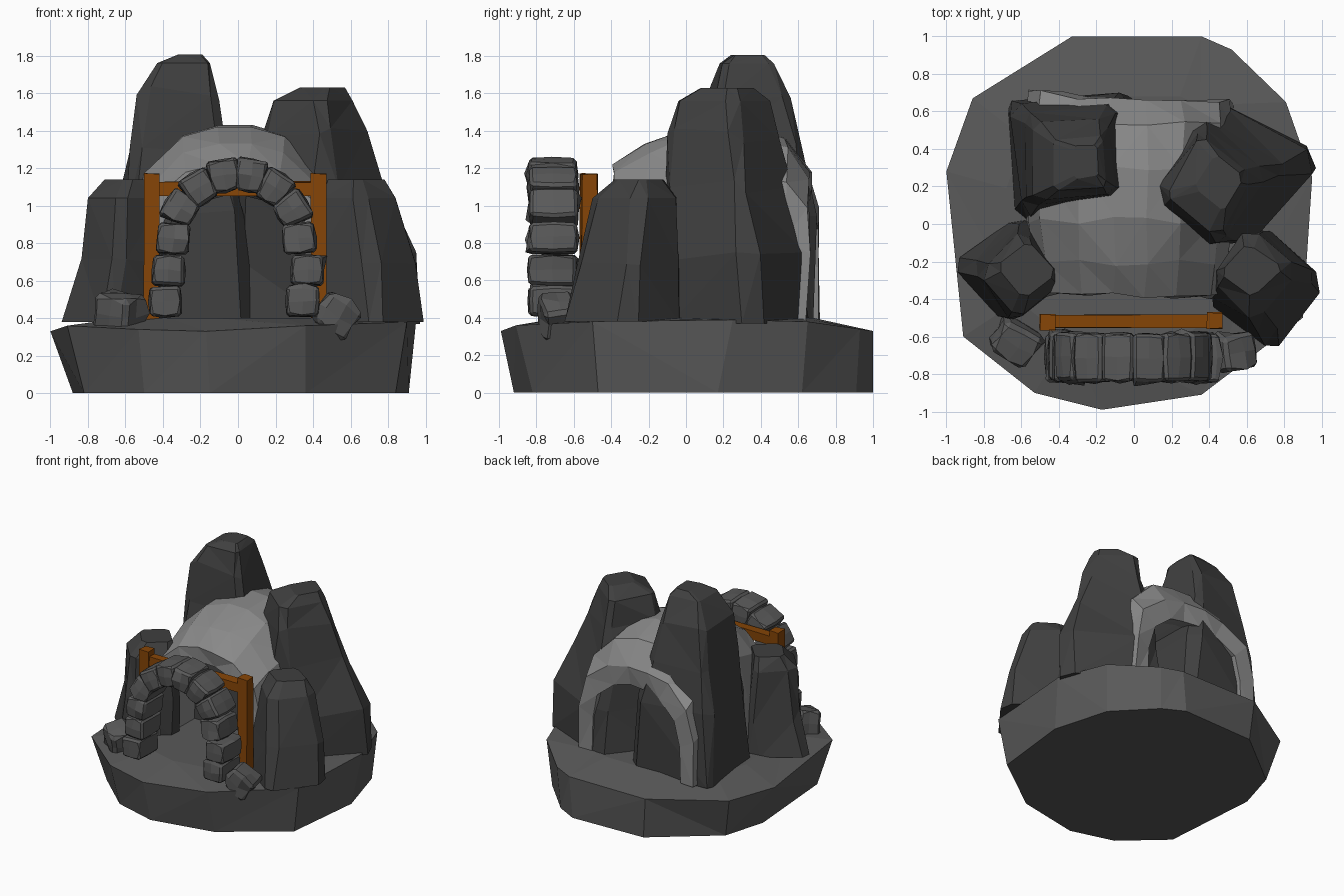
import bpy, bmesh, math, random
from mathutils import Matrix, Vector, Euler

if "Cube" in bpy.data.objects:
    bpy.data.objects.remove(bpy.data.objects["Cube"])

random.seed(4)


def material(name, r, g, b):
    m = bpy.data.materials.new(name)
    m.diffuse_color = (r, g, b, 1)
    m.use_nodes = True
    m.node_tree.nodes["Principled BSDF"].inputs["Base Color"].default_value = m.diffuse_color
    return m


DARK = material("dark_rock", 0.05, 0.05, 0.05)
MID = material("ground_rock", 0.10, 0.10, 0.10)
PALE = material("pale_rock", 0.25, 0.25, 0.25)
WOOD = material("wood", 0.24, 0.06, 0.002)


def finish(bm, name, mat):
    bmesh.ops.recalc_face_normals(bm, faces=bm.faces)
    me = bpy.data.meshes.new(name)
    bm.to_mesh(me)
    bm.free()
    me.materials.append(mat)
    ob = bpy.data.objects.new(name, me)
    bpy.context.collection.objects.link(ob)
    return ob


def loft(name, rings, mat):
    """Skin a stack of equal-length point rings and cap both ends."""
    bm = bmesh.new()
    loops = [[bm.verts.new(p) for p in r] for r in rings]
    n = len(loops[0])
    for a, b in zip(loops, loops[1:]):
        for i in range(n):
            j = (i + 1) % n
            bm.faces.new((a[i], a[j], b[j], b[i]))
    bm.faces.new(loops[0])
    bm.faces.new(loops[-1])
    bmesh.ops.triangulate(bm, faces=[f for f in bm.faces if len(f.verts) == 4])
    return finish(bm, name, mat)


def rock(name, turn, corner, levels):
    """Chamfered-square rock; each level is z and its x and y extent."""
    k = corner
    base = [(1, k), (k, 1), (-k, 1), (-1, k), (-1, -k), (-k, -1), (k, -1), (1, -k)]
    c, s = math.cos(math.radians(turn)), math.sin(math.radians(turn))
    base = [(x * c - y * s, x * s + y * c) for x, y in base]
    rings = []
    for k, (z, x0, x1, y0, y1) in enumerate(levels):
        pts = [(x + random.uniform(-.08, .08), y + random.uniform(-.08, .08)) for x, y in base]
        xs, ys = [p[0] for p in pts], [p[1] for p in pts]
        dz = 0.04 if 0 < k < len(levels) - 2 else 0
        rings.append([(x0 + (x1 - x0) * (x - min(xs)) / (max(xs) - min(xs)),
                       y0 + (y1 - y0) * (y - min(ys)) / (max(ys) - min(ys)),
                       z + random.uniform(-dz, dz)) for x, y in pts])
    return loft(name, rings, DARK)


def block(name, loc, size, rot=(0, 0, 0), mat=MID, bevel=0.0, jitter=0.0, taper=0.0, bulge=0.0):
    """Box with optional wedge taper, swollen faces, uneven corners and chamfered edges."""
    bm = bmesh.new()
    bmesh.ops.create_cube(bm, size=1)
    if bulge:
        bmesh.ops.subdivide_edges(bm, edges=bm.edges[:], cuts=1, use_grid_fill=True)
        for v in bm.verts:
            v.co *= 1 + bulge * sum(abs(a) < .01 for a in v.co)
    for v in bm.verts:
        v.co.z *= 1 + taper * v.co.x
        v.co = Vector(a * b for a, b in zip(v.co, size))
        v.co += Vector(random.uniform(-jitter, jitter) for _ in range(3))
    if bevel:
        sharp = [e for e in bm.edges if e.calc_face_angle(0) > math.radians(50)]
        bmesh.ops.bevel(bm, geom=sharp, offset=bevel, segments=1, affect='EDGES')
    m = Matrix.Translation(loc) @ Euler([math.radians(a) for a in rot]).to_matrix().to_4x4()
    bmesh.ops.transform(bm, matrix=m, verts=bm.verts)
    return finish(bm, name, mat)


# ground slab: foot outline, rim outline, raised top
rim = [(-.33, 1, .33), (.36, 1, .33), (.52, .93, .34), (.81, .65, .38), (.95, .25, .39), (.9, -.5, .38),
       (.36, -.91, .36), (-.17, -.99, .33), (-.53, -.9, .34), (-.91, -.6, .36), (-1, .28, .33), (-.86, .67, .33)]
foot = [(-.3, .98, 0), (.33, 1, 0), (.5, .91, 0), (.78, .62, 0), (.91, .17, 0), (.84, -.47, 0),
        (.36, -.82, 0), (-.15, -.92, 0), (-.5, -.82, 0), (-.82, -.53, 0), (-.88, .26, 0), (-.78, .6, 0)]
top = [(x * .68, y * .68, .40) for x, y, z in rim]
loft("ground_slab", [foot, rim, top], MID)

# standing rocks around the cave
rock("tall_rock_left", 4, .8, [
    (.37, -.67, .09, .02, .68), (.95, -.66, .04, .04, .70), (1.3, -.58, -.06, .10, .63),
    (1.6, -.54, -.10, .13, .56), (1.76, -.43, -.15, .18, .47), (1.805, -.32, -.19, .24, .42)])
rock("tall_rock_right", 55, .75, [
    (.37, -.03, .97, -.10, .66), (.72, .0, .95, -.11, .64), (1.1, .01, .79, -.11, .57),
    (1.38, .13, .69, -.10, .50), (1.56, .19, .61, -.04, .45), (1.63, .33, .57, .08, .36)])
rock("low_rock_left", 40, .7, [
    (.38, -.94, -.38, -.51, .02), (.68, -.84, -.37, -.50, .0),
    (1.04, -.80, -.39, -.48, -.05), (1.14, -.71, -.43, -.38, -.11)])
rock("low_rock_right", 50, .7, [
    (.38, .41, .99, -.65, -.03), (.68, .41, .95, -.58, -.04),
    (1.04, .44, .84, -.50, -.05), (1.14, .48, .78, -.38, -.12)])

# cave: thick arched shell, open at both ends
half = [(1, 0), (.98, .45), (.87, .76), (.5, .95), (.17, 1)]
arch = half + [(-x, z) for x, z in reversed(half)]
Z0 = .38
sections = [  # y, outer half width, outer top, inner half width, inner top
    (-.385, .50, 1.22, .43, 1.10), (-.21, .53, 1.33, .40, 1.06), (.02, .55, 1.42, .40, 1.05),
    (.30, .55, 1.43, .40, 1.05), (.53, .56, 1.36, .42, 1.06), (.655, .55, 1.18, .42, 1.03)]
bm = bmesh.new()
skins = []
for y, wo, to, wi, ti in sections:
    skins.append([[bm.verts.new((-.02 + w * x + random.uniform(-.012, .012),
                                 y + random.uniform(-.02, .02) + (.06 if x < -.8 and y > .6 else 0),
                                 Z0 + (t - Z0) * z)) for x, z in arch] for w, t in ((wo, to), (wi, ti))])
for a, b in zip(skins, skins[1:]):
    for k in (0, 1):
        for i in range(len(arch) - 1):
            bm.faces.new((a[k][i], a[k][i + 1], b[k][i + 1], b[k][i]))
    for i in (0, -1):
        bm.faces.new((a[0][i], a[1][i], b[1][i], b[0][i]))
for o, n in (skins[0], skins[-1]):
    for i in range(len(arch) - 1):
        bm.faces.new((o[i], o[i + 1], n[i + 1], n[i]))
bmesh.ops.triangulate(bm, faces=bm.faces)
finish(bm, "cave_shell", PALE)

# stone entrance arch: x, z and outward direction of each stone
stones = [(-.39, .49, 181), (-.37, .655, 178), (-.345, .825, 175), (-.305, .985, 150), (-.205, 1.095, 122),
          (-.075, 1.16, 99), (.07, 1.16, 81), (.195, 1.095, 57), (.29, .98, 32), (.325, .825, 6),
          (.37, .655, 0), (.345, .49, 0)]
for i, (x, z, a) in enumerate(stones):
    curved = 3 <= i <= 8
    block(f"arch_stone_{i + 1}", (x, -.71 + random.uniform(-.006, .006), z),
          (.165, .25, .15 if curved else .155), (0, -a, 0),
          bevel=.016, jitter=.005, taper=.25 if curved else 0, bulge=.05)

# loose boulders beside the arch
block("boulder_left", (-.635, -.63, .435), (.22, .19, .19), (10, 12, -32), bevel=.025, jitter=.012, bulge=.04)
block("boulder_right", (.53, -.68, .415), (.20, .18, .18), (5, 35, 10), bevel=.022, jitter=.012, bulge=.04)

# timber frame behind the arch
block("post_left", (-.46, -.525, .77), (.08, .085, .80), mat=WOOD, jitter=.004)
block("post_right", (.43, -.515, .785), (.08, .085, .77), mat=WOOD, jitter=.004)
block("cross_beam", (-.015, -.52, 1.09), (.85, .07, .075), mat=WOOD, jitter=.005)
